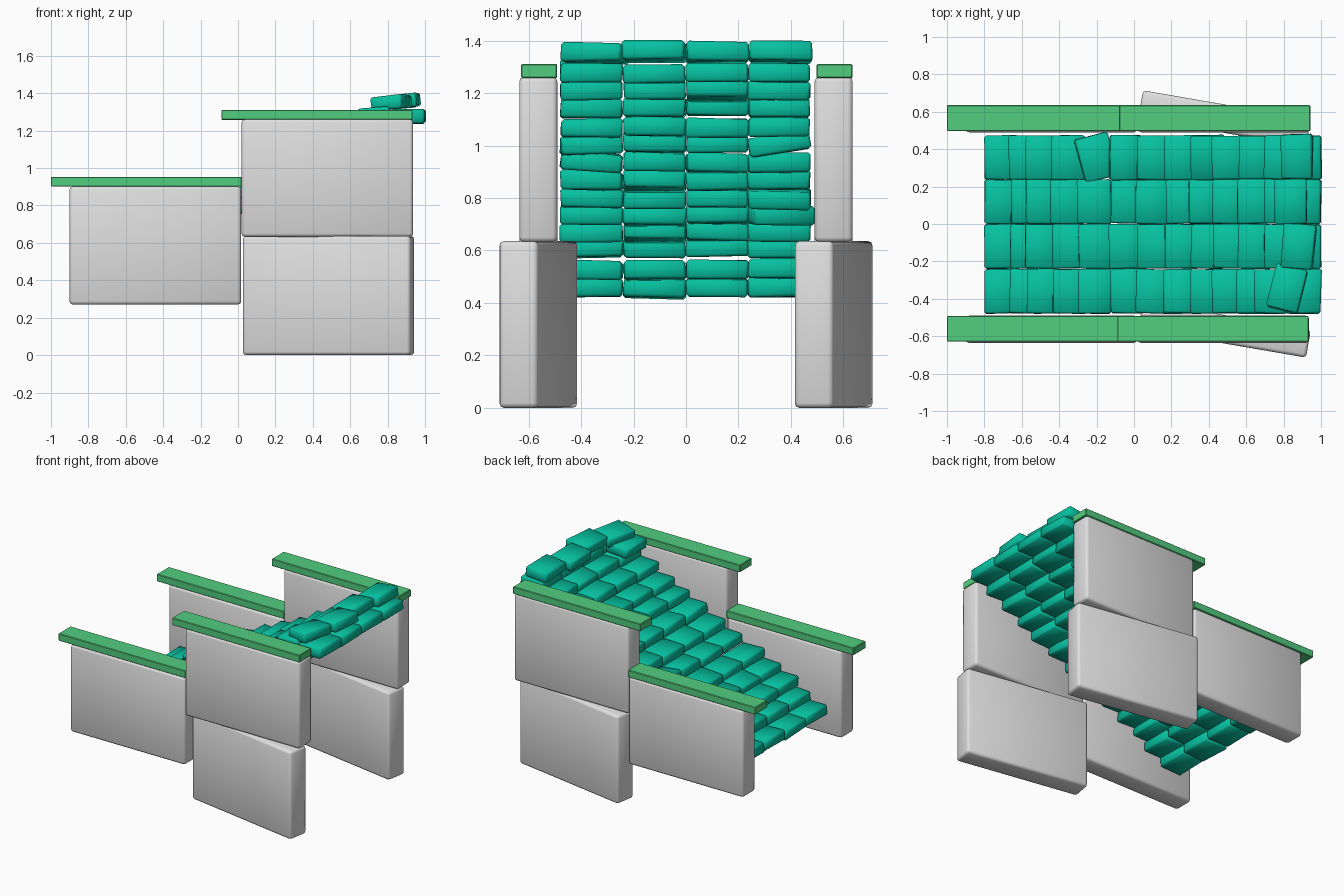
import bpy
import math
import random
from mathutils import Euler

random.seed(4)
if "Cube" in bpy.data.objects:
    bpy.data.objects.remove(bpy.data.objects["Cube"], do_unlink=True)


def material(name, color):
    mat = bpy.data.materials.new(name)
    mat.use_nodes = True
    mat.diffuse_color = color
    mat.node_tree.nodes["Principled BSDF"].inputs["Base Color"].default_value = color
    return mat


stone = material("pale stone", (0.74, 0.74, 0.74, 1))
green = material("green trim", (0.085, 0.61, 0.21, 1))
teal = material("teal tile", (0.002, 0.54, 0.36, 1))


def slab(name, mat, center, size, rot=(0, 0, 0), bevel=0.01, segments=1,
         wobble=0.0, smooth=35):
    """Bevelled box with optional hand-cut corner irregularity."""
    bpy.ops.mesh.primitive_cube_add(size=1, location=center)
    ob = bpy.context.object
    ob.name = name
    ob.rotation_euler = Euler([math.radians(a) for a in rot])
    for v in ob.data.vertices:
        for k in range(3):
            v.co[k] = v.co[k] * size[k] + random.uniform(-wobble, wobble)
    ob.data.materials.append(mat)
    mod = ob.modifiers.new("Soft edges", "BEVEL")
    mod.width = bevel
    mod.segments = segments
    bpy.ops.object.modifier_apply(modifier=mod.name)
    bpy.ops.object.shade_smooth_by_angle(angle=math.radians(smooth))
    return ob


def tile(name, center, length, rot):
    return slab(name, teal, center, (length, 0.237, 0.072), rot,
                bevel=0.01, wobble=0.004, smooth=60)


# Stone walls and their green caps, one set per side
for side, s in (("front", -1), ("back", 1)):
    y = s * 0.563
    soft = {"bevel": 0.018, "segments": 2, "smooth": 50}
    slab(side + "_low_wall", stone, (-0.442, y, 0.586), (0.918, 0.145, 0.632), **soft)
    slab(side + "_high_wall", stone, (0.478, y, 0.947), (0.917, 0.145, 0.63), **soft)
    slab(side + "_base_wall", stone, (0.484, y, 0.318), (0.91, 0.15, 0.636),
         rot=(0, 0, -9.8), **soft)
    cap_y = y + 0.003
    slab(side + "_low_cap", green, (-0.49, cap_y, 0.927), (1.02, 0.138, 0.053),
         bevel=0.004)
    slab(side + "_high_cap", green, (0.427 + s * 0.005, cap_y, 1.284),
         (1.022, 0.138, 0.053), bevel=0.004)

# Stepped tile rows rising towards +x, each given by its lower edge and height
columns = (-0.36, -0.12, 0.119, 0.355)
rows = ((-0.8, 0.457), (-0.665, 0.525), (-0.575, 0.608), (-0.44, 0.67),
        (-0.3, 0.735), (-0.13, 0.8), (0.015, 0.867), (0.165, 0.935),
        (0.3, 1.005), (0.42, 1.07), (0.555, 1.145), (0.69, 1.21), (0.82, 1.275))
crooked = {(4, 3): (0, 2, 14), (8, 3): (8, 0, 0), (7, 0): (-5, 0, 0),
           (6, 1): (0, -8, 0), (3, 1): (0, -8, 0), (11, 2): (0, -9, 0),
           (5, 3): (0, 6, 0)}
for r, (start, z) in enumerate(rows):
    for c, y in enumerate(columns):
        shift = 0 if r in (0, len(rows) - 1) else random.uniform(-0.008, 0.008)
        tilt = (random.uniform(-1, 1), random.uniform(-2, 1), random.uniform(-1, 1))
        tile(f"tile_row{r + 1}_col{c + 1}",
             (start + 0.09 + shift, y, z + random.uniform(-0.004, 0.004)),
             0.18, crooked.get((r, c), tilt))

# Loose tiles resting on the top rows
loose = ((0.73, -0.36, 1.29, -5, 0), (0.82, -0.345, 1.35, -6, -14),
         (0.88, -0.12, 1.36, -6, -5), (0.84, 0.12, 1.355, -5, 1),
         (0.87, 0.36, 1.355, -5, 1))
for i, (x, y, z, pitch, yaw) in enumerate(loose):
    tile(f"loose_tile_{i + 1}", (x, y, z), 0.17, (0, pitch, yaw))
